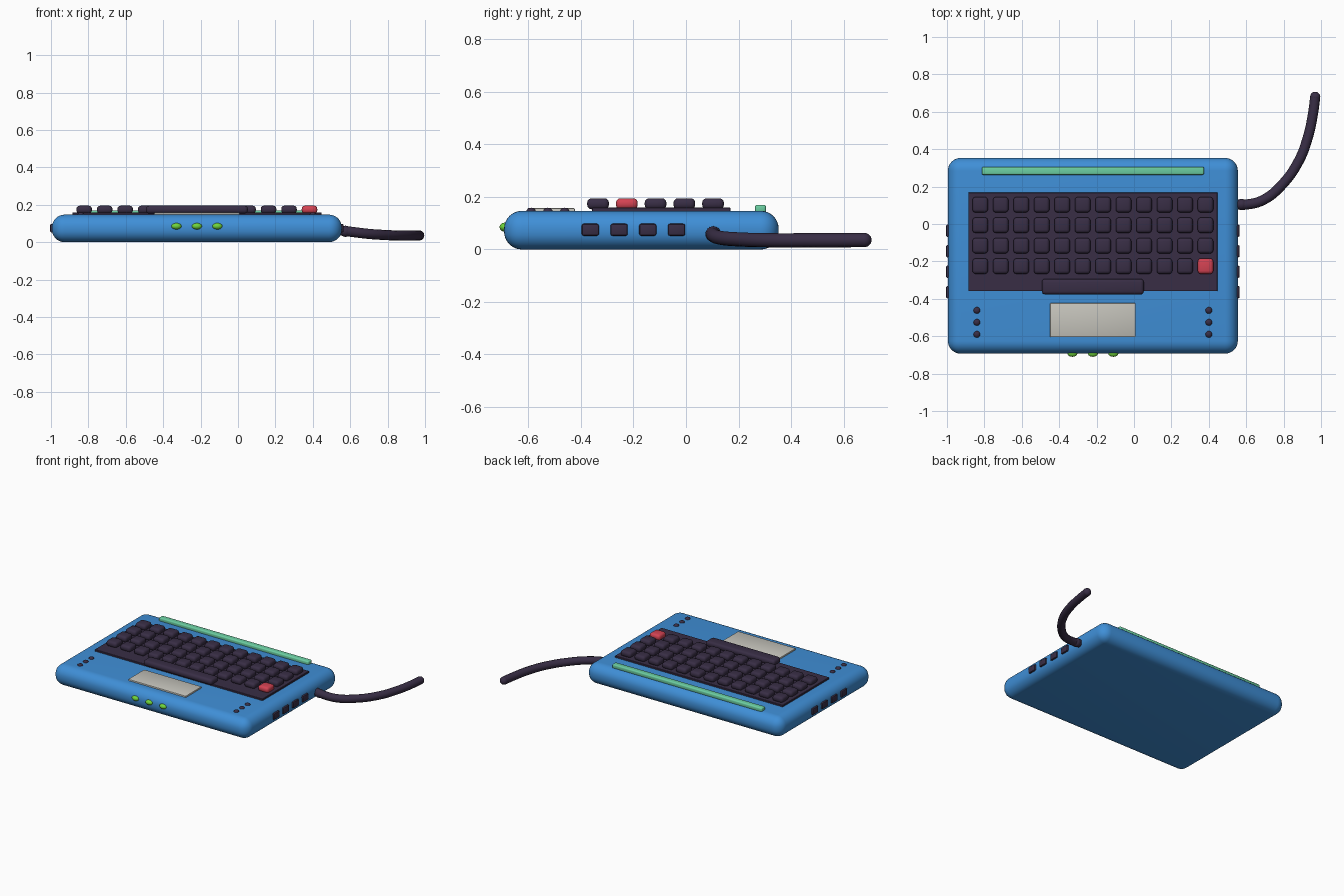
import bpy
import math
from mathutils import Vector

if "Cube" in bpy.data.objects:
    bpy.data.objects.remove(bpy.data.objects["Cube"], do_unlink=True)


def material(name, r, g, b):
    mat = bpy.data.materials.new(name)
    mat.use_nodes = True
    mat.diffuse_color = (r, g, b, 1)
    mat.node_tree.nodes["Principled BSDF"].inputs["Base Color"].default_value = (r, g, b, 1)
    return mat


BLUE = material("case_blue", 0.05, 0.275, 0.68)
DARK = material("dark_plum", 0.04, 0.027, 0.06)
RED = material("key_red", 0.65, 0.055, 0.085)
MINT = material("strip_mint", 0.15, 0.62, 0.36)
GREY = material("pad_grey", 0.56, 0.55, 0.50)
LIME = material("light_lime", 0.16, 0.66, 0.045)


def finish(obj, name, mat, angle=35):
    obj.name = name
    obj.data.materials.append(mat)
    bpy.ops.object.shade_smooth_by_angle(angle=math.radians(angle))
    return obj


def box(name, center, size, mat, bevel=0.0, segments=3):
    """Box with rounded edges, baked into the mesh."""
    bpy.ops.mesh.primitive_cube_add(size=1, location=center)
    obj = bpy.context.object
    obj.scale = size
    bpy.ops.object.transform_apply(location=False, rotation=False, scale=True)
    if bevel:
        mod = obj.modifiers.new("rounding", "BEVEL")
        mod.width, mod.segments = bevel, segments
        bpy.ops.object.modifier_apply(modifier=mod.name)
    return finish(obj, name, mat)


def ball(name, center, radii, mat):
    bpy.ops.mesh.primitive_uv_sphere_add(segments=20, ring_count=12, radius=1, location=center)
    obj = bpy.context.object
    obj.scale = radii
    bpy.ops.object.transform_apply(location=False, rotation=False, scale=True)
    return finish(obj, name, mat, 60)


MID = -0.22      # centre line of the case
PITCH = 0.1095   # key spacing

# Case and the plate under the keys
box("case", (MID, -0.17, 0.0735), (1.55, 1.046, 0.147), BLUE, 0.068, 8)
box("key_plate", (MID, -0.095, 0.149), (1.332, 0.528, 0.02), DARK, 0.002, 1)

# Keys: four rows of twelve, one red, and a space bar
for row in range(4):
    for col in range(12):
        place = (MID + (col - 5.5) * PITCH, 0.103 - row * PITCH, 0.174)
        is_red = row == 3 and col == 11
        box("red_key" if is_red else f"key_{row}_{col}", place,
            (0.083, 0.083, 0.042), RED if is_red else DARK, 0.017)
box("space_bar", (MID, 0.103 - 4 * PITCH, 0.174), (0.545, 0.083, 0.042), DARK, 0.017)

# Touch pad and light strip
box("touch_pad", (MID, -0.514, 0.147), (0.458, 0.182, 0.021), GREY, 0.005, 2)
box("light_strip", (MID, 0.284, 0.155), (1.188, 0.042, 0.03), MINT, 0.008)

# Three studs on each side of the touch pad
for side in (-1, 1):
    for i in range(3):
        ball("stud", (MID + side * 0.62, -0.462 - i * 0.064, 0.145), (0.018, 0.018, 0.014), DARK)

# Indicator lights on the front edge
for i in (-1, 0, 1):
    ball("front_light", (MID + i * PITCH, -0.692, 0.085), (0.027, 0.018, 0.017), LIME)

# Ports along both sides
for side in (-1, 1):
    for i in range(4):
        box("side_port", (MID + side * 0.77, -0.036 - i * PITCH, 0.075),
            (0.03, 0.066, 0.046), DARK, 0.008, 2)

# Cable with rounded ends
path = [(0.55, 0.104, 0.062), (0.60, 0.104, 0.056), (0.69, 0.128, 0.045), (0.79, 0.208, 0.038),
        (0.88, 0.335, 0.035), (0.93, 0.465, 0.035), (0.957, 0.59, 0.035), (0.969, 0.68, 0.036)]
curve = bpy.data.curves.new("cable", "CURVE")
curve.dimensions = "3D"
curve.bevel_depth = 0.027
curve.bevel_resolution = 4
curve.resolution_u = 6
spline = curve.splines.new("BEZIER")
spline.bezier_points.add(len(path) - 1)
for point, co in zip(spline.bezier_points, path):
    point.co = Vector(co)
    point.handle_left_type = point.handle_right_type = "AUTO"
cable = bpy.data.objects.new("cable", curve)
bpy.context.collection.objects.link(cable)
bpy.ops.object.select_all(action="DESELECT")
cable.select_set(True)
bpy.context.view_layer.objects.active = cable
bpy.ops.object.convert(target="MESH")
finish(bpy.context.object, "cable", DARK, 60)
ball("cable_tip", path[-1], (0.027, 0.027, 0.027), DARK)
ball("cable_root", (0.575, 0.104, 0.058), (0.03, 0.03, 0.03), DARK)
